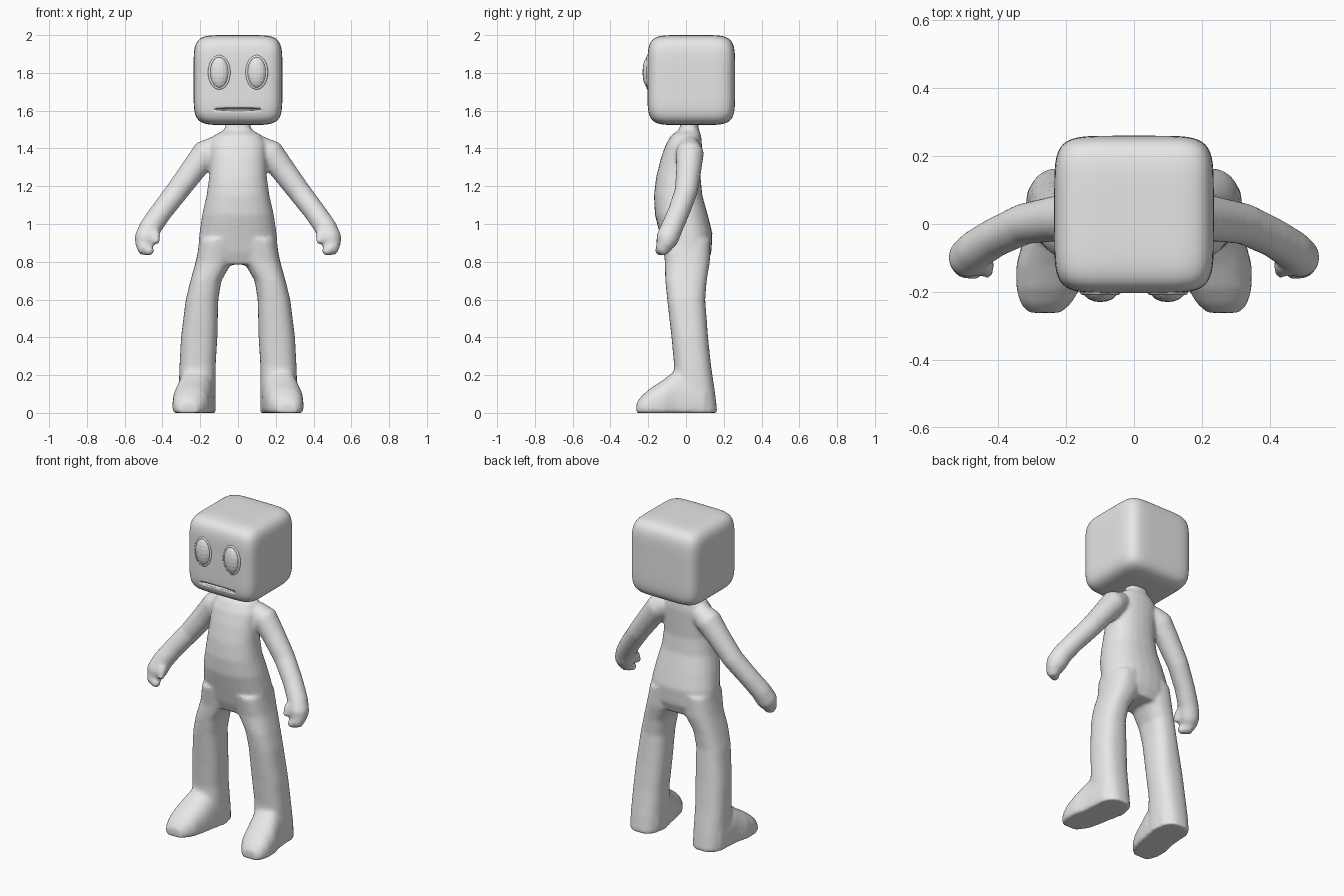
import bpy, bmesh
from math import cos, sin, pi, copysign
from mathutils import Vector, Matrix

cube = bpy.data.objects.get("Cube")
if cube:
    bpy.data.objects.remove(cube)

clay = bpy.data.materials.new("pale_grey")
clay.use_nodes = True
GREY = (0.8, 0.8, 0.8, 1)
clay.diffuse_color = GREY
clay.node_tree.nodes["Principled BSDF"].inputs["Base Color"].default_value = GREY


def make_object(name, bm, smooth=True):
    bmesh.ops.recalc_face_normals(bm, faces=bm.faces)
    mesh = bpy.data.meshes.new(name)
    bm.to_mesh(mesh)
    bm.free()
    mesh.materials.append(clay)
    mesh.polygons.foreach_set("use_smooth", [smooth] * len(mesh.polygons))
    obj = bpy.data.objects.new(name, mesh)
    bpy.context.collection.objects.link(obj)
    return obj


def loft(bm, rings, power=2.0, side=1, sides=24):
    """Skin rings of (centre, half axis u, half axis v), mirrored by side."""
    loops = []
    for c, u, v in rings:
        loop = []
        for i in range(sides):
            a = 2 * pi * i / sides
            cu = copysign(abs(cos(a)) ** (2 / power), cos(a))
            sv = copysign(abs(sin(a)) ** (2 / power), sin(a))
            p = c + u * cu + v * sv
            loop.append(bm.verts.new((p.x * side, p.y, max(p.z, 0))))
        loops.append(loop)
    for a, b in zip(loops, loops[1:]):
        for i in range(sides):
            j = (i + 1) % sides
            bm.faces.new((a[i], a[j], b[j], b[i]))
    bm.faces.new(loops[0])
    bm.faces.new(loops[-1])


def level_ring(z, x0, x1, y0, y1):
    return (Vector(((x0 + x1) / 2, (y0 + y1) / 2, z)),
            Vector(((x1 - x0) / 2, 0, 0)), Vector((0, (y1 - y0) / 2, 0)))


def upright_ring(y, x0, x1, z0, z1):
    return (Vector(((x0 + x1) / 2, y, (z0 + z1) / 2)),
            Vector(((x1 - x0) / 2, 0, 0)), Vector((0, 0, (z1 - z0) / 2)))


def tube(bm, path, side):
    """Round limb along (x, y, z, radius) points with a ball at its tip."""
    pts = [Vector(p[:3]) for p in path]
    rings = []
    for i, p in enumerate(pts):
        t = pts[min(i + 1, len(pts) - 1)] - pts[max(i - 1, 0)]
        u = t.cross(Vector((0, 1, 0))).normalized()
        v = t.cross(u).normalized()
        rings.append((p, u * path[i][3], v * path[i][3]))
    loft(bm, rings, side=side)
    x, y, z, r = path[-1]
    bmesh.ops.create_icosphere(bm, subdivisions=3, radius=r,
                               matrix=Matrix.Translation((x * side, y, z)))


# Body: overlapping limbs fused into one smooth skin
torso = [(.785, .15, -.09, .11), (.85, .213, -.115, .135), (.95, .205, -.14, .14),
         (1.05, .19, -.165, .115), (1.15, .167, -.17, .087), (1.25, .153, -.158, .077),
         (1.35, .15, -.133, .082), (1.42, .15, -.108, .085), (1.47, .125, -.078, .08),
         (1.5, .07, -.035, .068), (1.56, .062, -.025, .062)]
leg = [(.92, .02, .2, -.13, .13), (.8, .03, .224, -.112, .127), (.7, .088, .252, -.11, .11),
       (.6, .104, .277, -.1, .102), (.4, .109, .302, -.077, .117), (.25, .118, .31, -.063, .133),
       (.1, .118, .315, -.07, .155), (0, .118, .315, -.08, .167)]
foot = [(.1, .12, .315, .2), (-.05, .128, .328, .23), (-.12, .14, .347, .175),
        (-.19, .158, .347, .13), (-.235, .185, .335, .09), (-.262, .215, .31, .055)]
arm = [(.11, .015, 1.41, .06), (.17, .02, 1.375, .075), (.235, .015, 1.29, .067),
       (.325, 0, 1.17, .061), (.41, -.04, 1.06, .058), (.465, -.075, .98, .059),
       (.488, -.098, .925, .06)]
fingers = [(.49, -.1, .92, .055), (.5, -.108, .895, .046), (.492, -.125, .868, .041),
           (.47, -.138, .858, .027)]
thumb = [(.465, -.1, .965, .036), (.435, -.125, .94, .028), (.433, -.14, .91, .021)]

bm = bmesh.new()
loft(bm, [level_ring(z, -w, w, y0, y1) for z, w, y0, y1 in torso], power=2.3)
for side in (1, -1):
    loft(bm, [level_ring(*r) for r in leg], power=2.5, side=side)
    loft(bm, [upright_ring(y, x0, x1, -h / 2, h) for y, x0, x1, h in foot],
         power=2.4, side=side)
    for path in (arm, fingers, thumb):
        tube(bm, path, side)
body = make_object("body", bm)
remesh = body.modifiers.new("fuse", 'REMESH')
remesh.mode = 'VOXEL'
remesh.voxel_size = 0.01
remesh.use_smooth_shade = True
relax = body.modifiers.new("relax", 'SMOOTH')
relax.factor = 0.5
relax.iterations = 10

# Head: softly swollen box
HEAD = Vector((0, .028, 1.762))
SIZE = Vector((.235, .232, .238))
bm = bmesh.new()
bmesh.ops.create_cube(bm, size=2)
bmesh.ops.subdivide_edges(bm, edges=bm.edges[:], cuts=23, use_grid_fill=True)
for v in bm.verts:
    v.co /= sum(abs(k) ** 6 for k in v.co) ** (1 / 6)
    v.co = HEAD + v.co * SIZE
head = make_object("head", bm)

# Mouth: thin slit cut in the face
bm = bmesh.new()
bmesh.ops.create_uvsphere(bm, u_segments=24, v_segments=12, radius=1)
bmesh.ops.transform(bm, verts=bm.verts, matrix=Matrix.Translation((0, -.2, 1.607))
                    @ Matrix.Diagonal((.12, .025, .008, 1)))
cutter = make_object("mouth_cutter", bm)
cutter.hide_render = True
cutter.hide_viewport = True
cut = head.modifiers.new("mouth", 'BOOLEAN')
cut.operation = 'DIFFERENCE'
cut.solver = 'EXACT'
cut.object = cutter

# Eyes: faceted ovals, each in a soft raised lid
for side, label in ((1, "left"), (-1, "right")):
    place = Matrix.Translation((.099 * side, -.2, 1.803))
    bm = bmesh.new()
    bmesh.ops.create_uvsphere(bm, u_segments=16, v_segments=10, radius=1)
    bmesh.ops.transform(bm, verts=bm.verts, matrix=place @ Matrix.Diagonal((.05, .03, .083, 1)))
    make_object(label + "_eye", bm, smooth=False)
    bm = bmesh.new()
    lid = []
    for i in range(33):
        a = 2 * pi * i / 32
        out = Vector((cos(a), 0, sin(a)))
        lid.append((Vector((.052 * cos(a), 0, .084 * sin(a))), out * .008,
                    Vector((0, .009, 0))))
    centre = place.translation
    # half-open loft stays above the chin, so only its position shifts
    loft(bm, [(centre + c, u, v) for c, u, v in lid], sides=10)
    bmesh.ops.delete(bm, geom=[f for f in bm.faces if len(f.verts) > 4], context='FACES_ONLY')
    bmesh.ops.remove_doubles(bm, verts=bm.verts, dist=1e-5)
    make_object(label + "_eyelid", bm)
